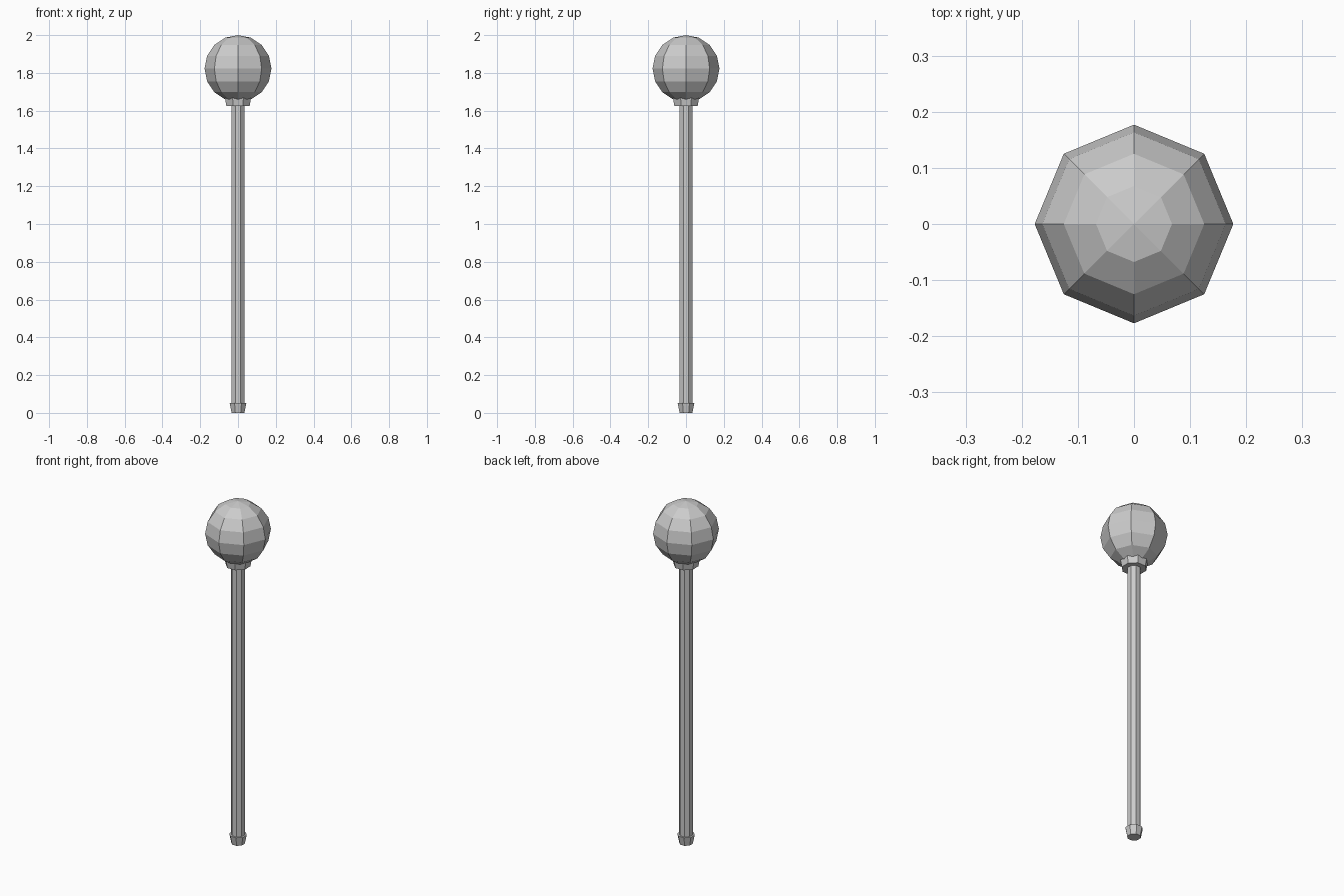
import bpy
from math import pi, cos

if "Cube" in bpy.data.objects:
    bpy.data.objects.remove(bpy.data.objects["Cube"])

SIDES = 8
FLAT = 1 / cos(pi / SIDES)  # flat half-width to corner radius


def tapered(name, w_low, w_high, z_low, z_high):
    """Eight-sided section with a flat side facing the front."""
    bpy.ops.mesh.primitive_cone_add(
        vertices=SIDES, radius1=w_low * FLAT, radius2=w_high * FLAT,
        depth=z_high - z_low, location=(0, 0, (z_low + z_high) / 2),
        rotation=(0, 0, pi / SIDES))
    bpy.context.object.name = name


# Foot ferrule, shaft and collar under the knob
tapered("foot", 0.034, 0.044, 0.0, 0.052)
tapered("shaft", 0.034, 0.034, 0.02, 1.65)
tapered("collar", 0.062, 0.069, 1.625, 1.667)

# Round knob
R = 0.177
bpy.ops.mesh.primitive_uv_sphere_add(
    segments=SIDES, ring_count=8, radius=R, location=(0, 0, 2 - R))
bpy.context.object.name = "knob"
